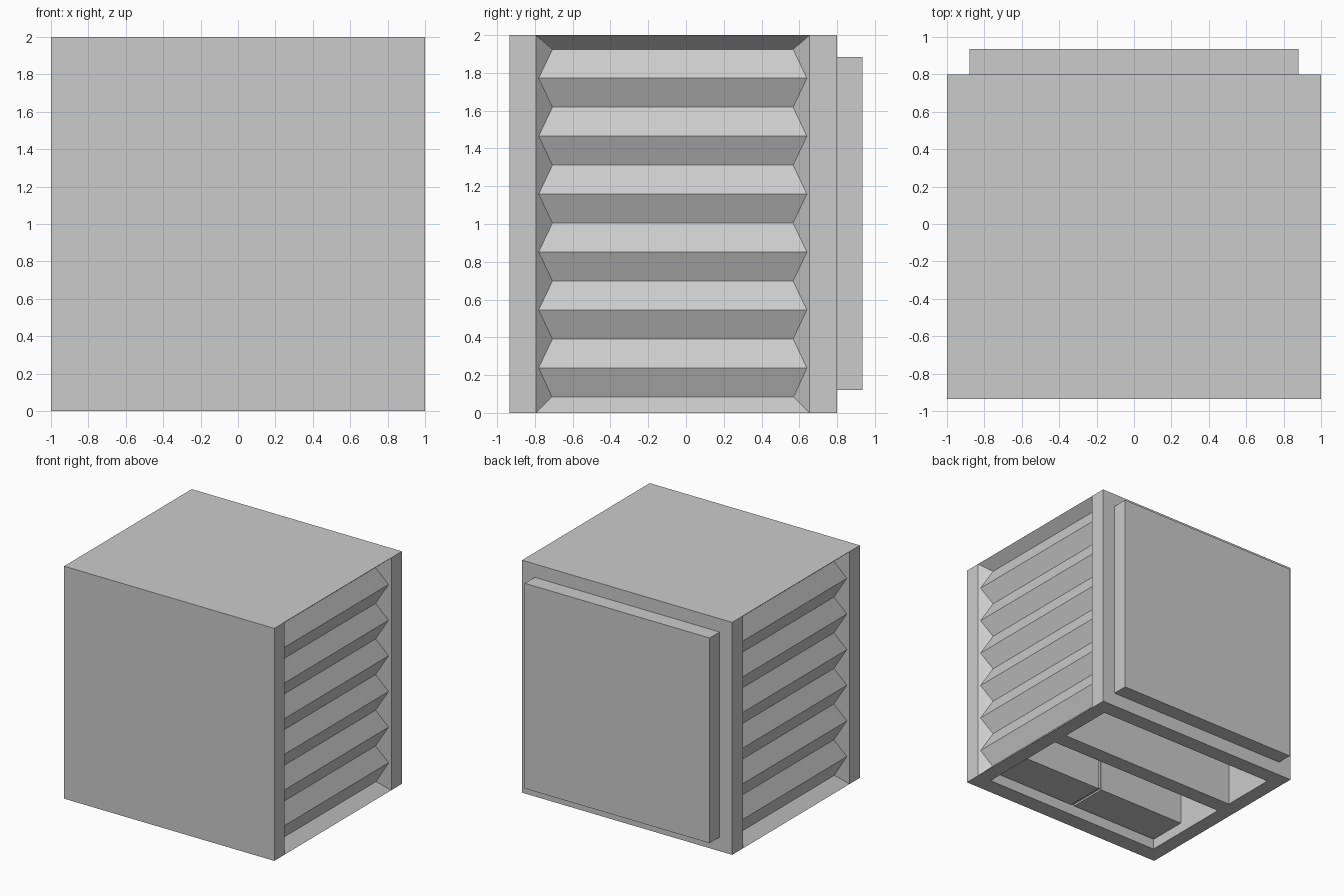
import bpy, bmesh

if "Cube" in bpy.data.objects:
    bpy.data.objects.remove(bpy.data.objects["Cube"])

YF, YB = -0.935, 0.80      # front and back of the cabinet
A, B = -0.795, 0.655       # louvred recess limits
W = 0.87                   # half width of the inner cavities


def finish(name, bm):
    bmesh.ops.remove_doubles(bm, verts=bm.verts, dist=1e-4)
    bmesh.ops.recalc_face_normals(bm, faces=bm.faces)
    me = bpy.data.meshes.new(name)
    bm.to_mesh(me)
    bm.free()
    ob = bpy.data.objects.new(name, me)
    bpy.context.collection.objects.link(ob)
    return ob


def box(name, x0, x1, y0, y1, z0, z1):
    bm = bmesh.new()
    bmesh.ops.create_cube(bm, size=1)
    for v in bm.verts:
        v.co = ((x0 + x1) / 2 + v.co.x * (x1 - x0),
                (y0 + y1) / 2 + v.co.y * (y1 - y0),
                (z0 + z1) / 2 + v.co.z * (z1 - z0))
    return finish(name, bm)


# Cabinet shell with zigzag louvres sunk into both sides
bm = bmesh.new()


def face(*pts):
    bm.faces.new([bm.verts.new(p) for p in pts])


zigzag = [(0, 0), (0.085, 0.085)]                  # (depth, height)
step = (1.925 - 0.085) / 12
for i in range(1, 13):
    zigzag.append((0.015 if i % 2 else 0.088, 0.085 + i * step))
zigzag.append((0, 2))

for s in (1, -1):
    front = [(s * (1 - d), A + d, z) for d, z in zigzag]
    back = [(s * (1 - d), B - d, z) for d, z in zigzag]
    face(*front)
    face(*back)
    for i in range(len(zigzag) - 1):
        face(front[i], back[i], back[i + 1], front[i + 1])
    for y0, y1 in ((YF, A), (B, YB)):
        face((s, y0, 0), (s, y1, 0), (s, y1, 2), (s, y0, 2))
for z in (0, 2):
    face(*[(1, y, z) for y in (YF, A, B, YB)],
         *[(-1, y, z) for y in (YB, B, A, YF)])
for y in (YF, YB):
    face((-1, y, 0), (1, y, 0), (1, y, 2), (-1, y, 2))
cabinet = finish("cabinet", bm)

# Two cavities open at the bottom, separated by a partition
for y0, y1 in ((-0.79, 0.03), (0.17, 0.66)):
    cutter = box("cavity_cutter", -W, W, y0, y1, -0.2, 1.87)
    cutter.hide_render = True
    mod = cabinet.modifiers.new("cavity", 'BOOLEAN')
    mod.operation = 'DIFFERENCE'
    mod.solver = 'EXACT'
    mod.object = cutter
    bpy.context.view_layer.objects.active = cabinet
    bpy.ops.object.modifier_apply(modifier=mod.name)
    bpy.data.objects.remove(cutter)

# Raised back panel
box("back_panel", -0.88, 0.88, YB, 0.935, 0.12, 1.885)

# Pair of inner blocks behind the front wall, with a backing between them
box("inner_backing", -W, W, -0.79, -0.445, 0.1, 1.87)
for side, s in (("right", 1), ("left", -1)):
    x0, x1 = sorted((s * 0.015, s * 0.865))
    box("inner_block_" + side, x0, x1, -0.78, -0.435, 0.085, 1.865)
